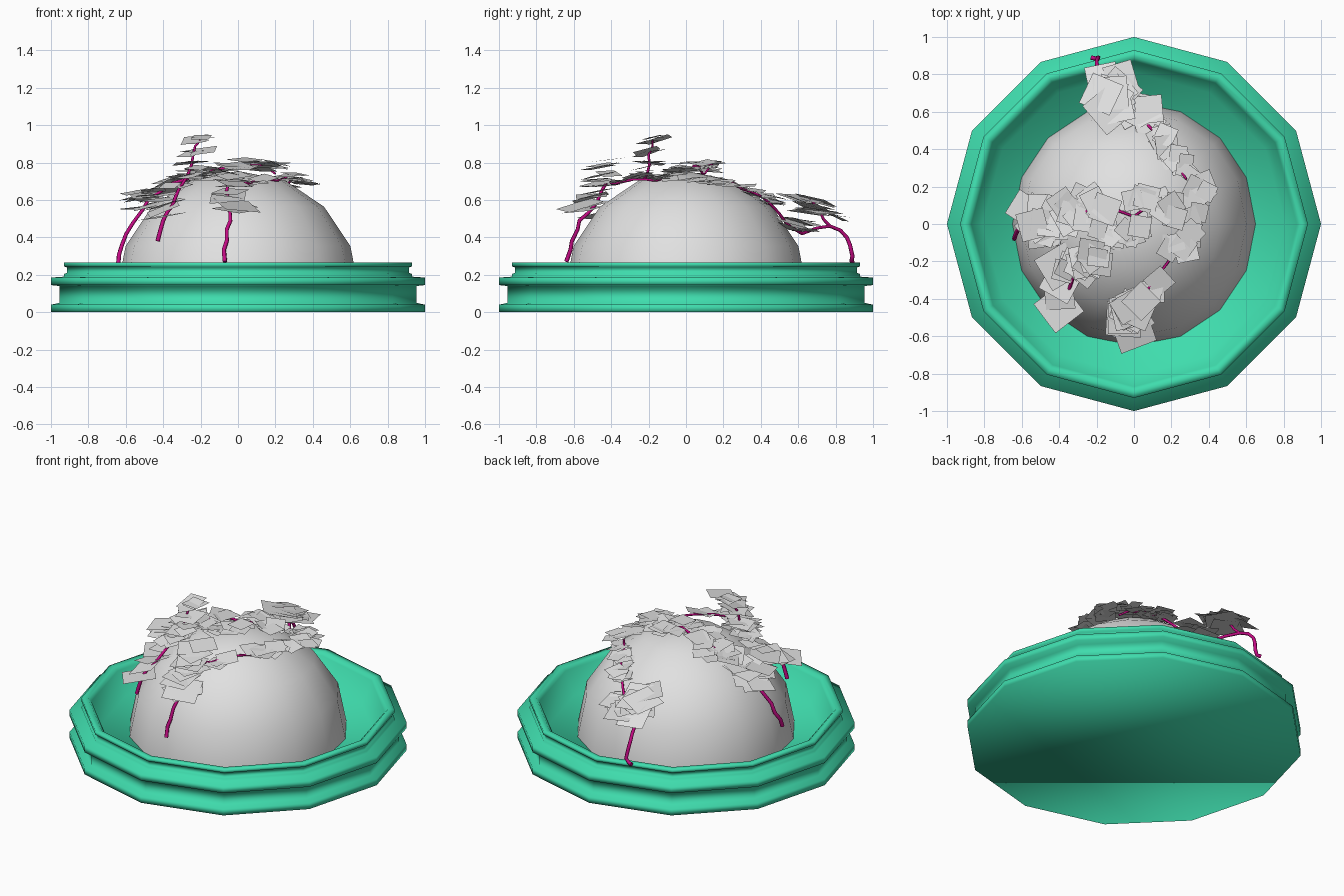
import bpy
import bmesh
import math
import random
from mathutils import Vector, Matrix

random.seed(4)
scene = bpy.context.scene
if "Cube" in bpy.data.objects:
    bpy.data.objects.remove(bpy.data.objects["Cube"], do_unlink=True)


def make_material(name, colour):
    mat = bpy.data.materials.new(name)
    mat.use_nodes = True
    rgba = (*colour, 1)
    mat.diffuse_color = rgba
    mat.node_tree.nodes["Principled BSDF"].inputs["Base Color"].default_value = rgba
    return mat


green = make_material("sea green", (0.05, 0.72, 0.42))
grey = make_material("light grey", (0.75, 0.75, 0.75))
magenta = make_material("magenta", (0.55, 0.003, 0.23))


def add_mesh(name, bm, material, smooth=True):
    mesh = bpy.data.meshes.new(name)
    for face in bm.faces:
        face.smooth = smooth
    bm.to_mesh(mesh)
    bm.free()
    mesh.materials.append(material)
    obj = bpy.data.objects.new(name, mesh)
    scene.collection.objects.link(obj)
    return obj


def lathe(name, profile, sides, material):
    """Revolve (radius, height) pairs; cap open ends, a zero radius is a pole."""
    bm = bmesh.new()
    rings = []
    for radius, height in profile:
        ring = []
        for i in range(sides):
            a = math.tau * i / sides
            ring.append(bm.verts.new((radius * math.cos(a), radius * math.sin(a), height)))
        rings.append(ring)
    for low, high in zip(rings, rings[1:]):
        for i in range(sides):
            j = (i + 1) % sides
            bm.faces.new((low[i], low[j], high[j], high[i]))
    bm.faces.new(rings[0][::-1])
    if profile[-1][0] > 0:
        bm.faces.new(rings[-1])
    else:
        bmesh.ops.remove_doubles(bm, verts=rings[-1], dist=0.001)
    return add_mesh(name, bm, material)


# Twelve-sided dish with a grooved rim and a sunken floor
dish_profile = [
    (1, 0), (1, 0.04), (0.955, 0.05), (0.955, 0.14), (1, 0.145), (1, 0.185),
    (0.93, 0.19), (0.93, 0.205), (0.915, 0.21), (0.915, 0.24),
    (0.93, 0.245), (0.93, 0.265), (0.89, 0.265), (0.87, 0.245), (0.81, 0.1),
]
lathe("dish", dish_profile, 12, green)

# Hemisphere resting on the dish floor
DOME_RADIUS, DOME_BASE = 0.65, 0.105
dome_profile = [(DOME_RADIUS, 0.09)]
for step in range(5):
    angle = math.pi / 8 * step
    radius = DOME_RADIUS * math.cos(angle) if step < 4 else 0
    dome_profile.append((radius, DOME_BASE + DOME_RADIUS * math.sin(angle)))
lathe("dome", dome_profile, 16, grey)


def add_vine(name, points, thickness=0.011):
    """A slightly crooked tube through the points, thinning to its tip."""
    curve = bpy.data.curves.new(name, "CURVE")
    curve.dimensions = "3D"
    curve.bevel_depth = thickness
    curve.bevel_resolution = 1
    curve.use_fill_caps = True
    path = []
    for start, end in zip(points, points[1:]):
        start, end = Vector(start), Vector(end)
        middle = start.lerp(end, 0.5)
        middle += Vector([random.uniform(-0.012, 0.012) for _ in range(3)])
        path += [start, middle]
    path.append(Vector(points[-1]))
    spline = curve.splines.new("POLY")
    spline.points.add(len(path) - 1)
    for i, (point, co) in enumerate(zip(spline.points, path)):
        point.co = (*co, 1)
        point.radius = 1.1 - 0.6 * i / len(path)
    curve.materials.append(magenta)
    obj = bpy.data.objects.new(name, curve)
    scene.collection.objects.link(obj)


def add_leaves(name, sprays):
    """Square leaves scattered along each (start, end, count, size, spread)."""
    bm = bmesh.new()
    centre = Vector((0, 0, DOME_BASE))
    for start, end, count, size, spread in sprays:
        for i in range(count):
            pos = Vector(start).lerp(Vector(end), i / max(count - 1, 1))
            pos += Vector((random.uniform(-spread, spread),
                           random.uniform(-spread, spread),
                           random.uniform(-spread, spread) * 0.4))
            outward = (pos - centre).normalized()
            tilt = Vector((random.gauss(0, 0.13), random.gauss(0, 0.13), 1))
            normal = tilt + outward * 0.3
            turn = normal.to_track_quat("Z", "Y").to_matrix().to_4x4()
            spin = Matrix.Rotation(random.uniform(0, math.tau), 4, "Z")
            half = size * random.uniform(0.4, 0.58)
            bmesh.ops.create_grid(bm, x_segments=1, y_segments=1, size=half,
                                  matrix=Matrix.Translation(pos) @ turn @ spin)
    add_mesh(name, bm, grey, smooth=False)


# Vine over the left of the dome and across the crown
add_vine("crown_vine", [
    (-0.64, -0.08, 0.26), (-0.62, -0.03, 0.36), (-0.56, 0, 0.48), (-0.48, 0.02, 0.6),
    (-0.35, 0.04, 0.69), (-0.2, 0.09, 0.74), (0, 0.04, 0.78), (0.1, 0.14, 0.79), (0.2, 0.1, 0.74)])
add_leaves("crown_leaves", [
    ((-0.54, 0.02, 0.56), (-0.4, 0.03, 0.68), 18, 0.15, 0.07),
    ((-0.36, 0.09, 0.69), (-0.16, 0.08, 0.76), 14, 0.13, 0.06),
    ((-0.18, -0.06, 0.73), (0.02, 0, 0.78), 12, 0.1, 0.05),
    ((0, 0.1, 0.79), (0.22, 0.06, 0.78), 14, 0.11, 0.06),
])

# Short vine at the front left rising to a tall tuft
add_vine("tuft_vine", [
    (-0.43, -0.43, 0.38), (-0.4, -0.42, 0.49), (-0.35, -0.36, 0.57), (-0.32, -0.27, 0.65),
    (-0.27, -0.21, 0.73), (-0.24, -0.2, 0.84), (-0.2, -0.18, 0.92)])
add_leaves("tuft_leaves", [
    ((-0.26, -0.22, 0.72), (-0.2, -0.18, 0.94), 15, 0.12, 0.04),
    ((-0.35, -0.23, 0.64), (-0.28, -0.2, 0.72), 7, 0.12, 0.04),
    ((-0.38, -0.42, 0.52), (-0.38, -0.25, 0.6), 4, 0.19, 0.03),
])

# Vine up the front, bending right over the shoulder
add_vine("front_vine", [
    (-0.07, -0.64, 0.27), (-0.06, -0.61, 0.38), (-0.04, -0.57, 0.49), (-0.05, -0.48, 0.58),
    (-0.05, -0.42, 0.7), (0.06, -0.37, 0.69), (0.17, -0.22, 0.71), (0.26, -0.1, 0.72)])
add_leaves("front_leaves", [
    ((-0.03, -0.57, 0.54), (-0.03, -0.45, 0.7), 8, 0.18, 0.03),
    ((-0.03, -0.47, 0.7), (0, -0.4, 0.82), 8, 0.14, 0.04),
    ((0.1, -0.36, 0.69), (0.12, -0.33, 0.72), 3, 0.11, 0.03),
    ((0.22, -0.17, 0.71), (0.3, -0.06, 0.73), 9, 0.11, 0.04),
    ((0.32, 0.04, 0.72), (0.38, 0.2, 0.68), 9, 0.11, 0.04),
])

# Vine hanging over the back of the rim, climbing to the right shoulder
add_vine("back_vine", [
    (-0.23, 0.89, 0.27), (-0.19, 0.89, 0.3), (-0.2, 0.86, 0.4), (-0.17, 0.77, 0.46),
    (-0.05, 0.62, 0.42), (0.06, 0.54, 0.47), (0.15, 0.45, 0.58), (0.22, 0.36, 0.64), (0.28, 0.24, 0.7)])
add_vine("back_twig", [(-0.17, 0.77, 0.46), (-0.14, 0.72, 0.53), (-0.14, 0.66, 0.6)], 0.008)
add_leaves("back_leaves", [
    ((-0.13, 0.74, 0.52), (-0.12, 0.66, 0.61), 13, 0.18, 0.06),
    ((-0.02, 0.61, 0.45), (0.08, 0.56, 0.5), 8, 0.14, 0.05),
    ((0.12, 0.49, 0.57), (0.23, 0.34, 0.66), 12, 0.11, 0.04),
    ((0.24, 0.35, 0.66), (0.3, 0.24, 0.69), 5, 0.08, 0.03),
])
